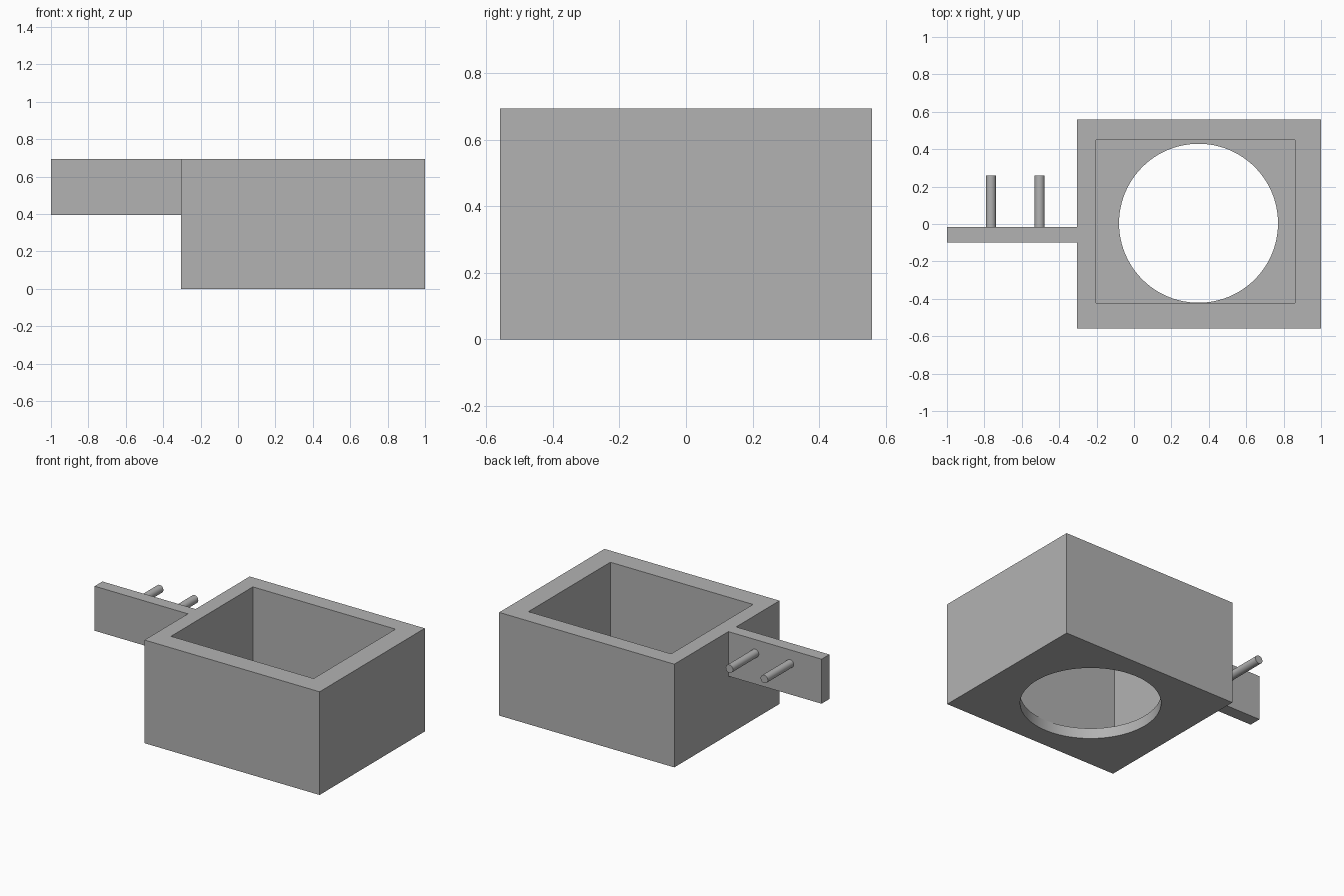
import bpy
import math
from mathutils import Vector

default = bpy.data.objects.get("Cube")
if default:
    bpy.data.objects.remove(default, do_unlink=True)

grey = bpy.data.materials.new("plain grey")
grey.use_nodes = True
colour = (0.448, 0.448, 0.448, 1)
grey.diffuse_color = colour
grey.node_tree.nodes["Principled BSDF"].inputs["Base Color"].default_value = colour


def finish(name):
    obj = bpy.context.object
    obj.name = name
    obj.data.materials.append(grey)
    return obj


def box(name, low, high):
    low, high = Vector(low), Vector(high)
    bpy.ops.mesh.primitive_cube_add(size=1, location=(low + high) / 2)
    bpy.context.object.scale = high - low
    bpy.ops.object.transform_apply(location=False, rotation=False, scale=True)
    return finish(name)


def rod(name, radius, length, centre, tilt=0, sides=32):
    bpy.ops.mesh.primitive_cylinder_add(vertices=sides, radius=radius, depth=length,
                                        location=centre, rotation=(tilt, 0, 0))
    return finish(name)


def smooth(obj):
    bpy.ops.object.select_all(action="DESELECT")
    obj.select_set(True)
    bpy.context.view_layer.objects.active = obj
    bpy.ops.object.shade_smooth_by_angle(angle=math.radians(30))


def cut(target, cutter):
    mod = target.modifiers.new("cut", "BOOLEAN")
    mod.operation = "DIFFERENCE"
    mod.solver = "EXACT"
    mod.object = cutter
    bpy.context.view_layer.objects.active = target
    bpy.ops.object.modifier_apply(modifier=mod.name)
    bpy.data.objects.remove(cutter, do_unlink=True)


HEIGHT = 0.695
FLOOR = 0.07
SIDE = -0.305     # wall that carries the bracket
BACK = -0.015     # rear face of the bracket

# Open box with a round hole through its floor
body = box("box_body", (SIDE, -0.56, 0), (1, 0.56, HEIGHT))
cut(body, box("cavity_cutter", (-0.203, -0.423, FLOOR), (0.86, 0.448, 1)))
cut(body, rod("hole_cutter", 0.425, 0.4, (0.345, 0.004, 0), sides=96))
smooth(body)

# Flat mounting bracket on the right wall
box("bracket_plate", (-1, -0.098, 0.395), (SIDE, BACK, HEIGHT))

# Two pins pointing backwards from the bracket
for name, x in (("outer_pin", -0.765), ("inner_pin", -0.505)):
    length = 0.26 - BACK
    smooth(rod(name, 0.027, length, (x, BACK + length / 2, 0.603), math.pi / 2))
